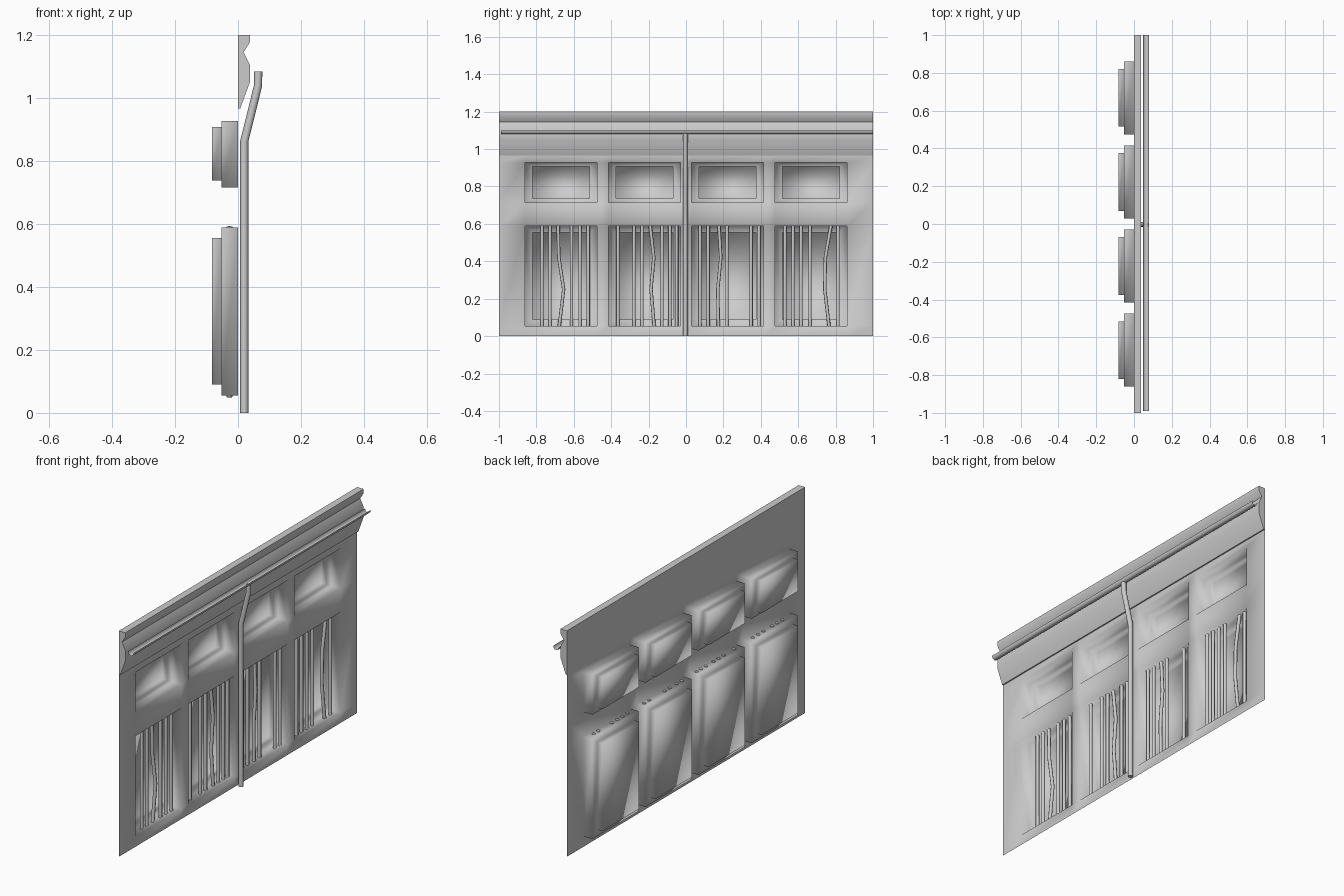
import bpy, bmesh

if "Cube" in bpy.data.objects:
    bpy.data.objects.remove(bpy.data.objects["Cube"])


def finish(name, bm, angle=None):
    me = bpy.data.meshes.new(name)
    bm.to_mesh(me)
    bm.free()
    ob = bpy.data.objects.new(name, me)
    bpy.context.collection.objects.link(ob)
    bpy.context.view_layer.objects.active = ob
    for o in bpy.context.selected_objects:
        o.select_set(False)
    ob.select_set(True)
    if angle:
        bpy.ops.object.shade_smooth_by_angle(angle=angle)
    else:
        for p in me.polygons:
            p.use_smooth = True
    return ob


def sheet(bm, profile, y0, y1):
    """Sweep an (x, z) profile along y."""
    a = [bm.verts.new((x, y0, z)) for x, z in profile]
    b = [bm.verts.new((x, y1, z)) for x, z in profile]
    for i in range(len(a) - 1):
        bm.faces.new((a[i], b[i], b[i + 1], a[i + 1]))


def tube(name, pts, radius, sides_res=2):
    cu = bpy.data.curves.new(name, 'CURVE')
    cu.dimensions = '3D'
    cu.bevel_depth = radius
    cu.bevel_resolution = sides_res
    cu.use_fill_caps = True
    sp = cu.splines.new('POLY')
    sp.points.add(len(pts) - 1)
    for p, c in zip(sp.points, pts):
        p.co = (*c, 1)
    ob = bpy.data.objects.new(name, cu)
    bpy.context.collection.objects.link(ob)
    return ob


# Wall sheet with stepped window recesses
cols = [(-0.86, -0.475), (-0.415, -0.03), (0.03, 0.415), (0.475, 0.86)]
rows = [(0.055, 0.588, 0.09, 0.555), (0.715, 0.927, 0.737, 0.907)]
ys = [-1] + [v for c in cols for v in c] + [1]
zs = [0] + [v for r in rows for v in r[:2]] + [0.966]
bm = bmesh.new()


def ring(x, y0, y1, z0, z1):
    return [bm.verts.new((x, y, z)) for y, z in ((y0, z0), (y1, z0), (y1, z1), (y0, z1))]


for i in range(len(ys) - 1):
    for j in range(len(zs) - 1):
        if not (i % 2 and j % 2):
            bm.faces.new(ring(0, ys[i], ys[i + 1], zs[j], zs[j + 1]))
            continue
        z0, z1, iz0, iz1 = rows[j // 2]
        a, b = cols[i // 2]
        c, d = a + 0.04, b - 0.04
        rings = [ring(0, a, b, z0, z1), ring(-0.053, a, b, z0, z1),
                 ring(-0.053, c, d, iz0, iz1), ring(-0.083, c, d, iz0, iz1)]
        for r, s in zip(rings, rings[1:]):
            for k in range(4):
                n = (k + 1) % 4
                bm.faces.new((r[k], r[n], s[n], s[k]))
        bm.faces.new(rings[-1])
bmesh.ops.remove_doubles(bm, verts=bm.verts, dist=1e-4)
finish("wall", bm)

# Moulded cornice along the top, with separate end caps
prof = [(0, 0.966), (0.007, 0.966), (0.038, 1.05), (0.038, 1.105), (0.018, 1.145),
        (0.038, 1.177), (0.038, 1.2), (0, 1.2), (0, 0.966)]
bm = bmesh.new()
sheet(bm, prof, -1, 1)
for y in (-1, 1):
    vs = [bm.verts.new((x, y, z)) for x, z in prof[:-1]]
    bm.faces.new(vs if y < 0 else vs[::-1])
finish("cornice", bm, 1.0)

# Open gutter in front of the cornice
bm = bmesh.new()
sheet(bm, [(0.047, 1.1), (0.0485, 1.09), (0.054, 1.083), (0.0635, 1.08),
           (0.073, 1.083), (0.0785, 1.09), (0.08, 1.1)], -0.99, 1)
finish("gutter", bm)

# Downpipe
tube("downpipe", [(0.02, -0.003, 0), (0.02, -0.003, 0.862),
                  (0.064, -0.003, 1.04), (0.064, -0.003, 1.083)], 0.013)

# Window bars: straight ones by y position, and one bent bar per window
straight = [(-0.77, -0.727, -0.612, -0.567, -0.523),
            (-0.364, -0.278, -0.235, -0.128, -0.086, -0.05),
            (0.075, 0.118, 0.219, 0.348, 0.39),
            (0.529, 0.572, 0.615, 0.663, 0.813)]
bent = [(-0.684, -0.68, -0.654, -0.678), (-0.192, -0.172, -0.187, -0.17),
        (0.176, 0.186, 0.17, 0.173), (0.775, 0.745, 0.742, 0.765)]
bar_z = (0.591, 0.42, 0.25, 0.05)
for w in range(4):
    for n, y in enumerate(straight[w]):
        tube(f"bar_{w}_{n}", [(-0.027, y, 0.05), (-0.027, y, 0.591)], 0.009)
    tube(f"bent_bar_{w}", [(-0.027, y, z) for y, z in zip(bent[w], bar_z)], 0.009)
